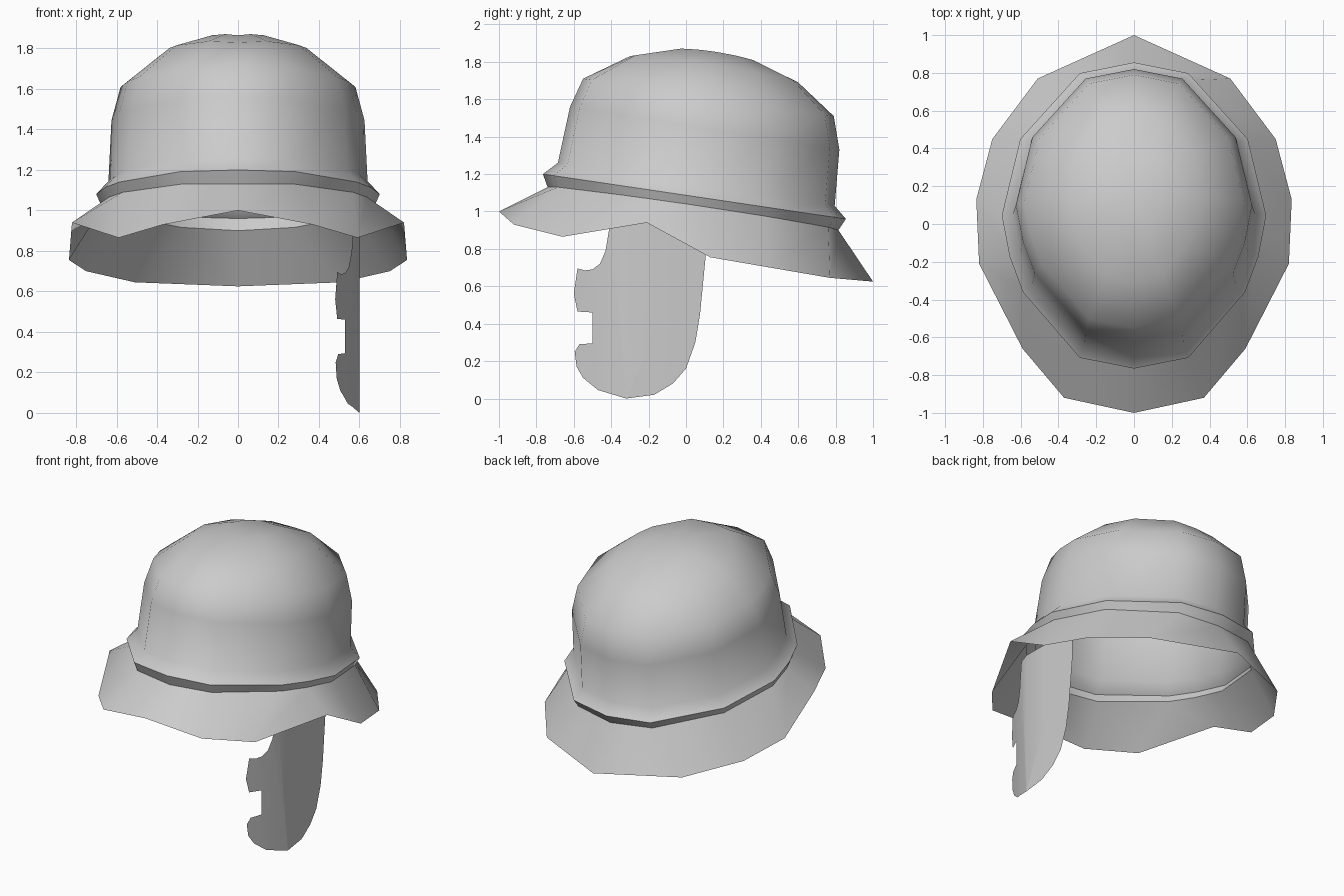
import bpy, bmesh, math
from mathutils import Vector

if "Cube" in bpy.data.objects:
    bpy.data.objects.remove(bpy.data.objects["Cube"])

# Half outline of the fourteen-sided helmet section, from back to front
OVAL = [(0, 1), (.41, .93), (.86, .5), (1, 0), (.94, -.27), (.84, -.5), (.41, -.93), (0, -1)]

# Lower edge of the brim, from back to front
BRIM = [(0, 1, .625), (.51, .77, .645), (.75, .45, .70), (.835, .13, .755),
        (.82, -.21, .94), (.59, -.66, .865), (.37, -.92, .93), (0, -1, 1.0)]

# Tilted rings: half width, front y, front z, back y, back z, side lift
RINGS = [
    (.68, -.74, 1.13, .815, .90, .02),
    (.70, -.765, 1.20, .855, .96, 0),
    (.64, -.685, 1.26, .795, 1.03, 0),
    (.625, -.62, 1.56, .82, 1.33, 0),
    (.58, -.55, 1.71, .79, 1.51, 0),
    (.36, -.30, 1.83, .60, 1.69, .025),
    (.15, -.04, 1.865, .37, 1.80, .02),
]


def tilted_ring(w, yf, zf, yb, zb, lift):
    pts = []
    for u, v in OVAL:
        t = (v + 1) / 2
        pts.append((w * u, yf + (yb - yf) * t, zf + (zb - zf) * t + lift * u))
    return pts


def mirrored(half):
    return half + [(-x, y, z) for x, y, z in half[-2:0:-1]]


def add_object(name, bm, angle):
    mesh = bpy.data.meshes.new(name)
    bm.to_mesh(mesh)
    bm.free()
    obj = bpy.data.objects.new(name, mesh)
    bpy.context.collection.objects.link(obj)
    bpy.ops.object.select_all(action='DESELECT')
    obj.select_set(True)
    bpy.context.view_layer.objects.active = obj
    bpy.ops.object.shade_smooth_by_angle(angle=math.radians(angle))
    return obj


# Helmet shell: brim, raised band and crown in one skin
bm = bmesh.new()
loops = [[bm.verts.new(p) for p in mirrored(half)]
         for half in [BRIM] + [tilted_ring(*r) for r in RINGS]]
for low, high in zip(loops, loops[1:]):
    n = len(low)
    for i in range(n):
        j = (i + 1) % n
        bm.faces.new((low[j], low[i], high[i], high[j]))
apex = bm.verts.new((0, .15, 1.855))
top = loops[-1]
for i in range(len(top)):
    bm.faces.new((top[(i + 1) % len(top)], top[i], apex))
add_object("helmet_shell", bm, 55)

# Cheek guard: side outline (y, z), bent inward towards the face
OUTLINE = [(-.40, .97), (-.415, .88), (-.43, .79), (-.46, .72), (-.50, .69), (-.54, .685),
           (-.58, .695), (-.60, .56), (-.58, .465), (-.50, .46), (-.46, .43),
           (-.44, .37), (-.46, .32), (-.50, .295), (-.57, .29), (-.595, .25),
           (-.585, .17), (-.55, .11), (-.47, .045), (-.32, 0), (-.17, .02),
           (-.07, .08), (0, .16), (.05, .30), (.075, .45), (.105, .76), (.105, .97)]
BEND = [(-.60, .48), (-.52, .52), (-.42, .565), (-.32, .60), (-.15, .598), (.11, .585)]


def bend_x(y):
    for (y0, x0), (y1, x1) in zip(BEND, BEND[1:]):
        if y <= y1:
            return x0 + (x1 - x0) * (y - y0) / (y1 - y0)
    return BEND[-1][1]


bm = bmesh.new()
bm.faces.new([bm.verts.new((0, y, z)) for y, z in reversed(OUTLINE)])
bmesh.ops.triangulate(bm, faces=bm.faces[:])
for y, _ in BEND[1:-1]:
    bmesh.ops.bisect_plane(bm, geom=bm.verts[:] + bm.edges[:] + bm.faces[:],
                           plane_co=Vector((0, y, 0)), plane_no=Vector((0, 1, 0)))
for v in bm.verts:
    v.co.x = bend_x(v.co.y)
bm.normal_update()
if sum(f.normal.x * f.calc_area() for f in bm.faces) < 0:
    bmesh.ops.reverse_faces(bm, faces=bm.faces[:])
add_object("cheek_guard", bm, 40)
